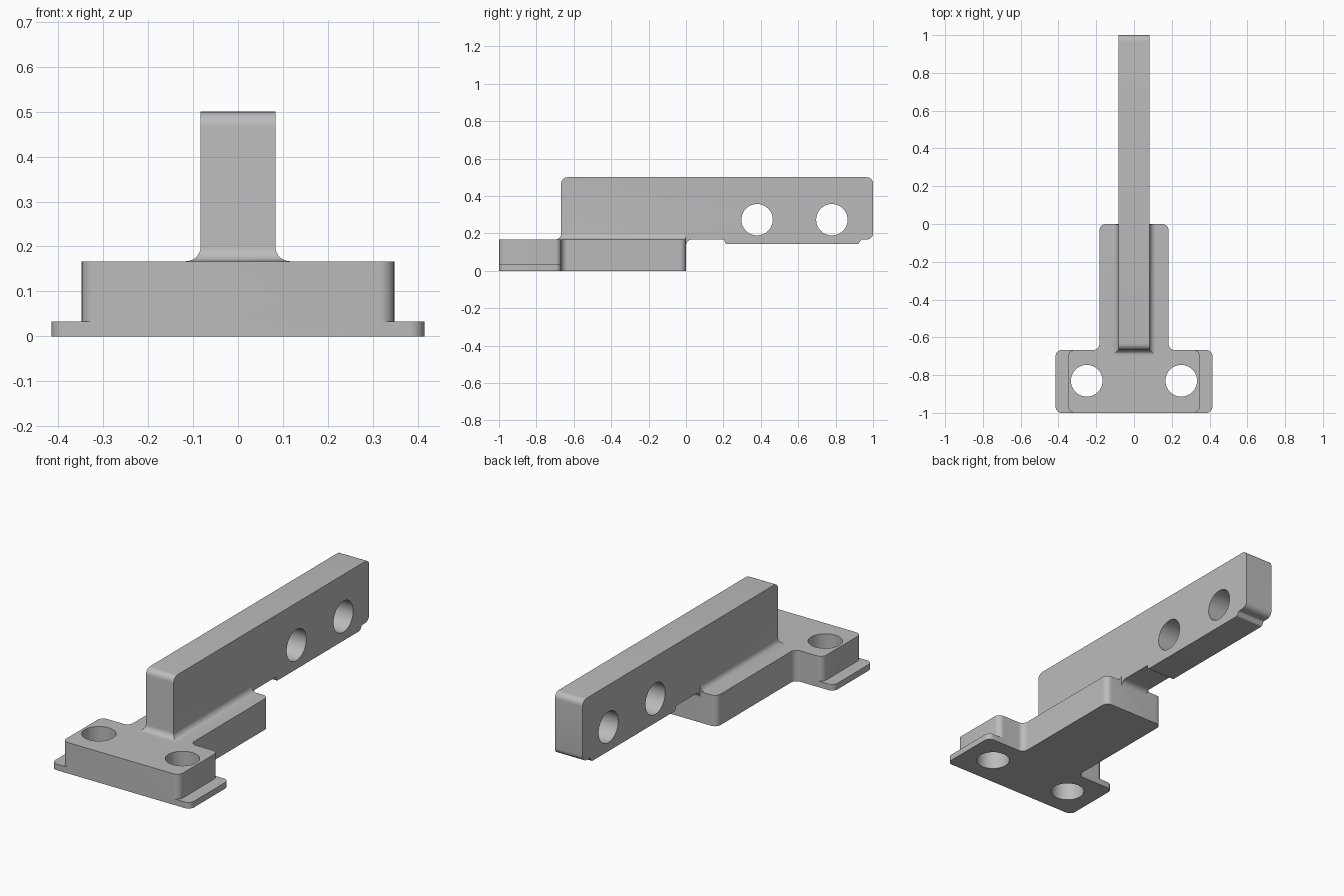
import bpy, bmesh, math
from mathutils import Vector, Matrix

if "Cube" in bpy.data.objects:
    bpy.data.objects.remove(bpy.data.objects["Cube"])

grey = bpy.data.materials.new("plain grey")
grey.use_nodes = True
colour = (0.5, 0.5, 0.5, 1)
grey.diffuse_color = colour
grey.node_tree.nodes["Principled BSDF"].inputs["Base Color"].default_value = colour

R = 0.033          # common fillet radius
BAR = 0.083        # half width of the bar
TOP = 0.167        # height of the base


def add_object(name, bm):
    bmesh.ops.recalc_face_normals(bm, faces=bm.faces)
    mesh = bpy.data.meshes.new(name)
    bm.to_mesh(mesh)
    bm.free()
    mesh.materials.append(grey)
    obj = bpy.data.objects.new(name, mesh)
    bpy.context.collection.objects.link(obj)
    return obj


def rounded(corners, steps=8):
    """Replace each (a, b, radius) corner with a tangent arc."""
    out = []
    for i, (a, b, r) in enumerate(corners):
        p = Vector((a, b))
        if r == 0:
            out.append(p)
            continue
        u = (Vector(corners[i - 1][:2]) - p).normalized()
        v = (Vector(corners[(i + 1) % len(corners)][:2]) - p).normalized()
        half = u.angle(v) / 2
        centre = p + (u + v).normalized() * r / math.sin(half)
        start = p + u * r / math.tan(half) - centre
        end = p + v * r / math.tan(half) - centre
        turn = start.angle_signed(end)
        for k in range(steps + 1):
            out.append(centre + Matrix.Rotation(-turn * k / steps, 2) @ start)
    return out


def prism(name, outline, place, depth):
    bm = bmesh.new()
    face = bm.faces.new([bm.verts.new(place(p)) for p in outline])
    moved = bmesh.ops.extrude_face_region(bm, geom=[face])["geom"]
    verts = [g for g in moved if isinstance(g, bmesh.types.BMVert)]
    bmesh.ops.translate(bm, verts=verts, vec=depth)
    return add_object(name, bm)


def combine(target, other, operation):
    mod = target.modifiers.new(other.name, "BOOLEAN")
    mod.object, mod.operation, mod.solver = other, operation, "EXACT"
    bpy.context.view_layer.objects.active = target
    bpy.ops.object.modifier_apply(modifier=mod.name)
    bpy.data.objects.remove(other)


def cutter(location, axis):
    bm = bmesh.new()
    bmesh.ops.create_cone(bm, cap_ends=True, segments=48, radius1=0.084,
                          radius2=0.084, depth=0.6)
    turn = Vector((0, 0, 1)).rotation_difference(Vector(axis)).to_matrix()
    bmesh.ops.transform(bm, matrix=Matrix.Translation(location) @ turn.to_4x4(), verts=bm.verts)
    obj = add_object("hole_cutter", bm)
    obj.hide_render = True
    return obj


def flat(p):
    return (p.x, p.y, 0)


# T-shaped base
half = [(0.348, -1, R), (0.348, -0.667, R), (0.183, -0.667, R), (0.183, 0, R)]
tee = half + [(-x, y, r) for x, y, r in reversed(half)]
bracket = prism("mounting_bracket", rounded(tee), flat, (0, 0, TOP))

# Thin flange under the wide end
flange = [(0.415, -1, R), (0.415, -0.667, R), (-0.415, -0.667, R), (-0.415, -1, R)]
combine(bracket, prism("flange", rounded(flange), flat, (0, 0, R)), "UNION")

# Long bar, drawn as a side profile with a shallow pad underneath
side = [(-0.667, 0.1, 0), (-0.02, 0.1, 0), (-0.02, TOP - R, 0), (0, TOP - R, 0),
        (0, TOP, R - 0.001), (0.205, TOP, 0), (0.21, 0.143, 0.012), (0.922, 0.143, 0.012),
        (0.937, TOP, 0.012), (1, TOP, R), (1, 0.5, R), (-0.667, 0.5, R)]
bar = prism("bar", rounded(side), lambda p: (-BAR, p.x, p.y), (2 * BAR, 0, 0))

# Concave skirt where the bar meets the base
bm = bmesh.new()
levels = [(R, TOP - 0.03)]
for k in range(9):
    t = math.pi / 2 * k / 8
    levels.append((R * (1 - math.sin(t)), TOP + R * (1 - math.cos(t))))
rings = []
for d, z in levels:
    x, y = BAR + d, -0.667 - d
    rings.append([bm.verts.new((*c, z)) for c in
                  ((-x, y), (x, y), (x, -0.002), (-x, -0.002))])
for low, high in zip(rings, rings[1:]):
    for i in range(4):
        j = (i + 1) % 4
        bm.faces.new((low[i], low[j], high[j], high[i]))
bm.faces.new(rings[0])
bm.faces.new(rings[-1])
skirt = add_object("skirt", bm)

combine(bar, skirt, "UNION")
combine(bracket, bar, "UNION")

# Screw holes through the base and cross holes through the bar
for x in (-0.25, 0.25):
    combine(bracket, cutter((x, -0.83, 0.1), (0, 0, 1)), "DIFFERENCE")
for y in (0.38, 0.78):
    combine(bracket, cutter((0, y, 0.273), (1, 0, 0)), "DIFFERENCE")

bpy.ops.object.select_all(action="DESELECT")
bracket.select_set(True)
bpy.context.view_layer.objects.active = bracket
bpy.ops.object.shade_smooth_by_angle(angle=math.radians(30))
